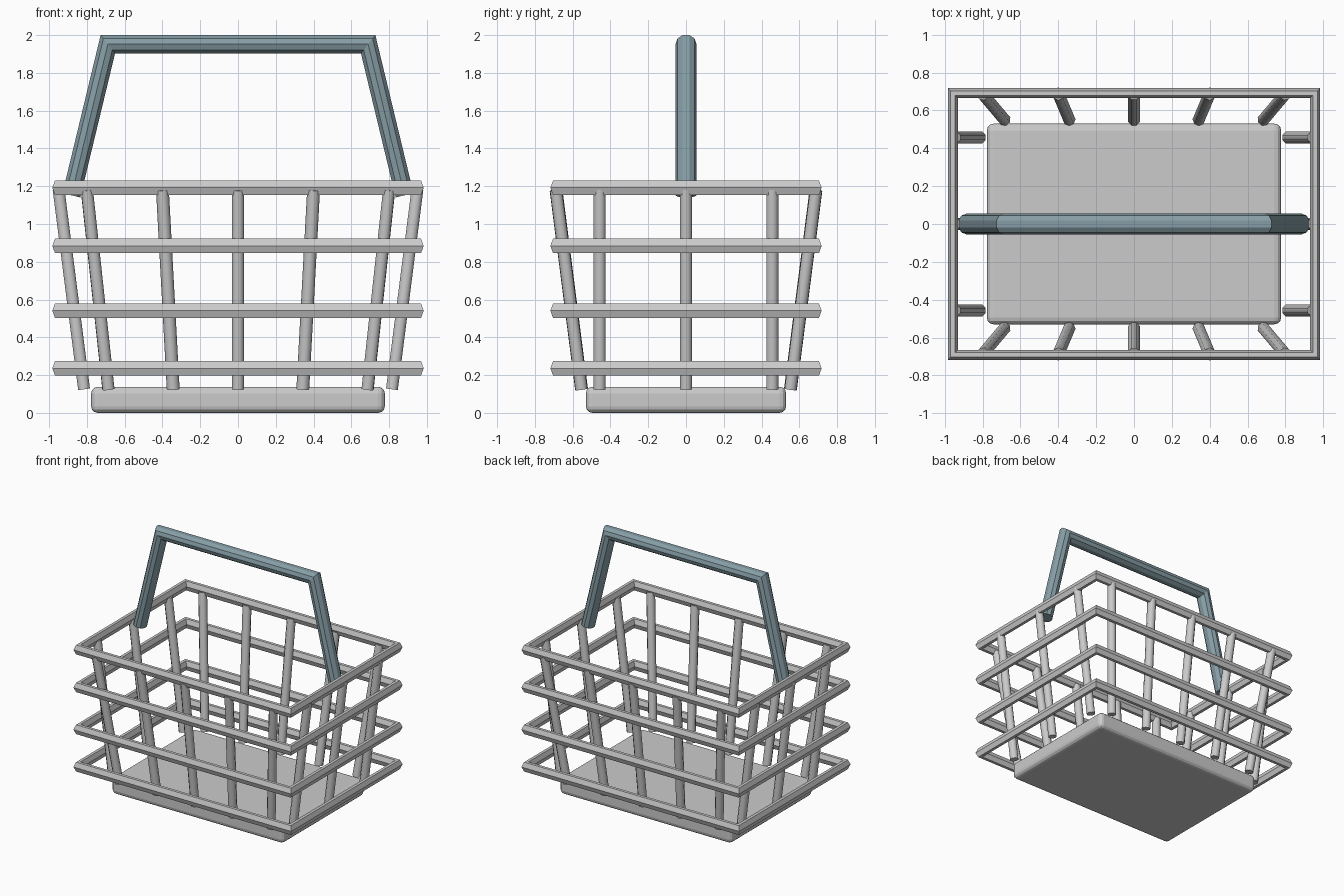
import bpy, math
from mathutils import Vector

if "Cube" in bpy.data.objects:
    bpy.data.objects.remove(bpy.data.objects["Cube"])


def make_mesh(name, verts, faces, angle=25):
    me = bpy.data.meshes.new(name)
    me.from_pydata([tuple(v) for v in verts], [], faces)
    ob = bpy.data.objects.new(name, me)
    bpy.context.collection.objects.link(ob)
    bpy.ops.object.select_all(action='DESELECT')
    ob.select_set(True)
    bpy.context.view_layer.objects.active = ob
    bpy.ops.object.mode_set(mode='EDIT')
    bpy.ops.mesh.select_all(action='SELECT')
    bpy.ops.mesh.normals_make_consistent(inside=False)
    bpy.ops.object.mode_set(mode='OBJECT')
    return ob


def bridge(rings, sides, closed):
    """Quads between successive loops of vertices, capped if open."""
    faces = []
    for i in range(rings if closed else rings - 1):
        a, b = i * sides, (i + 1) % rings * sides
        for k in range(sides):
            n = (k + 1) % sides
            faces.append((a + k, a + n, b + n, b + k))
    if not closed:
        faces += [tuple(range(sides)), tuple(range((rings - 1) * sides, rings * sides))]
    return faces


def rim(name, z, hx=0.957, hy=0.692):
    # hexagonal bar mitred around a rectangle
    prof = [(0.026, 0), (0.012, 0.038), (-0.012, 0.038),
            (-0.026, 0), (-0.012, -0.038), (0.012, -0.038)]
    verts = [(sx * (hx + u), sy * (hy + u), z + v)
             for sx, sy in ((1, 1), (-1, 1), (-1, -1), (1, -1)) for u, v in prof]
    return make_mesh(name, verts, bridge(4, 6, True))


def slat(name, bottom, top, r=0.034, sides=8):
    # straight round bar between two points
    a, b = Vector(bottom), Vector(top)
    rot = (b - a).to_track_quat('Z', 'Y')
    verts = []
    for p in (a, b):
        for k in range(sides):
            t = math.tau * (k + 0.5) / sides
            verts.append(p + rot @ Vector((r * math.cos(t), r * math.sin(t), 0)))
    ob = make_mesh(name, verts, bridge(2, sides, False))
    bpy.ops.object.shade_smooth_by_angle(angle=math.radians(50))
    return ob


# base tray
bpy.ops.mesh.primitive_cube_add(size=1, location=(0, 0, 0.069))
base = bpy.context.object
base.name = "base_tray"
base.scale = (1.555, 1.06, 0.138)
bpy.ops.object.transform_apply(location=False, rotation=False, scale=True)
bev = base.modifiers.new("rounded_edges", 'BEVEL')
bev.width = 0.035
bev.segments = 3

# four horizontal rims
for i, z in enumerate((0.236, 0.541, 0.884, 1.192)):
    rim(f"rim_{i + 1}", z)

# front and back slats, fanning outwards
for side, s in (("front", -1), ("back", 1)):
    for i in range(-2, 3):
        slat(f"{side}_slat_{i + 3}", (0.343 * i, 0.553 * s, 0.125),
             (0.4 * i, 0.688 * s, 1.18))

# end slats
for side, s in (("left", -1), ("right", 1)):
    for i in (-1, 0, 1):
        slat(f"{side}_slat_{i + 2}", (0.815 * s, 0.457 * i, 0.125),
             (0.95 * s, 0.457 * i, 1.185))

# carrying handle, ten-sided tube mitred at the two upper corners
path = [Vector(p) for p in ((-0.882, 0, 1.152), (-0.689, 0, 1.952),
                            (0.689, 0, 1.952), (0.882, 0, 1.152))]
verts = []
for i, p in enumerate(path):
    d_in = (p - path[i - 1]).normalized() if i > 0 else (path[1] - p).normalized()
    d_out = (path[i + 1] - p).normalized() if i < 3 else d_in
    tan = (d_in + d_out).normalized()
    normal = Vector((-tan.z, 0, tan.x)) / tan.dot(d_in)
    for k in range(10):
        t = math.tau * k / 10
        verts.append(p + Vector((0, 0.056 * math.cos(t), 0)) + normal * 0.051 * math.sin(t))
handle = make_mesh("carrying_handle", verts, bridge(4, 10, False))
mat = bpy.data.materials.new("blue_grey")
mat.diffuse_color = (0.24, 0.34, 0.38, 1)
mat.use_nodes = True
mat.node_tree.nodes["Principled BSDF"].inputs["Base Color"].default_value = mat.diffuse_color
handle.data.materials.append(mat)
